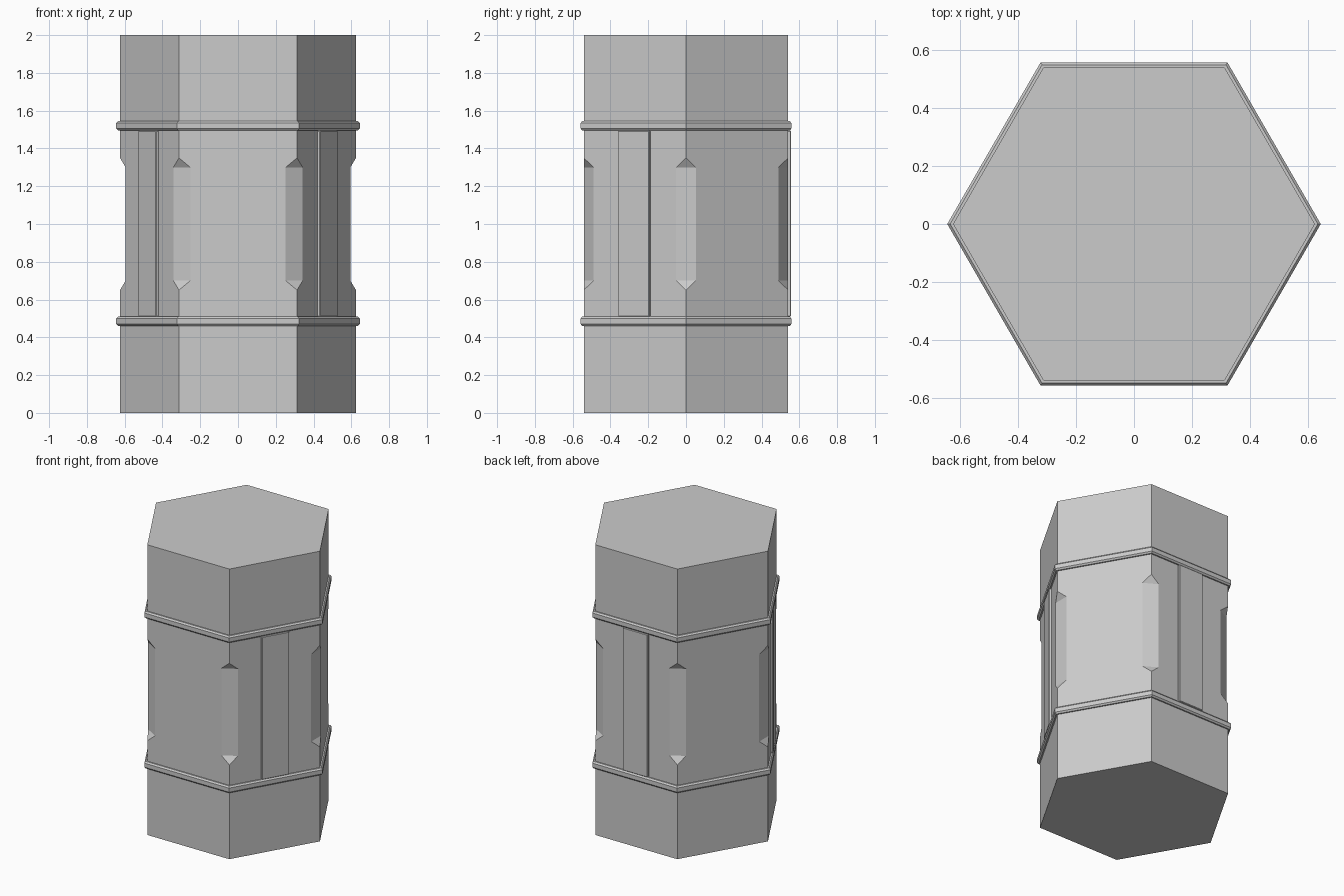
import bpy, bmesh, math
from mathutils import Matrix

if "Cube" in bpy.data.objects:
    bpy.data.objects.remove(bpy.data.objects["Cube"])

R = 0.625                       # hexagon corner radius
APO = R * math.cos(math.pi / 6)  # distance to the flat faces


def finish(bm, name):
    bmesh.ops.recalc_face_normals(bm, faces=bm.faces[:])
    me = bpy.data.meshes.new(name)
    bm.to_mesh(me)
    bm.free()
    ob = bpy.data.objects.new(name, me)
    bpy.context.scene.collection.objects.link(ob)
    return ob


def hex_loft(name, profile, closed):
    """Sweep an (r, z) profile around six corners, capped or closed as a ring."""
    bm = bmesh.new()
    rings = [[bm.verts.new((r * math.cos(i * math.pi / 3), r * math.sin(i * math.pi / 3), z))
              for i in range(6)] for r, z in profile]
    pairs = list(zip(rings, rings[1:])) + ([(rings[-1], rings[0])] if closed else [])
    for a, b in pairs:
        for i in range(6):
            j = (i + 1) % 6
            bm.faces.new((a[i], a[j], b[j], b[i]))
    if not closed:
        bm.faces.new(rings[0])
        bm.faces.new(rings[-1])
    return finish(bm, name)


# Main hexagonal body
body = hex_loft("body", [(R, 0), (R, 2)], False)

# Cutters for the stopped chamfers on the six corners
bm = bmesh.new()
section = [(0.595, 0.70), (0.595, 1.30), (0.655, 1.40), (0.655, 0.60)]
for k in range(6):
    rot = Matrix.Rotation(k * math.pi / 3, 4, 'Z')
    a, b = [[bm.verts.new(rot @ Matrix.Translation((r, y, z)).translation) for r, z in section]
            for y in (-0.15, 0.15)]
    bm.faces.new(a)
    bm.faces.new(b)
    for i in range(4):
        j = (i + 1) % 4
        bm.faces.new((a[i], a[j], b[j], b[i]))
cutter = finish(bm, "corner_cutter")
cutter.hide_render = True
mod = body.modifiers.new("corner_chamfers", 'BOOLEAN')
mod.operation, mod.solver, mod.object = 'DIFFERENCE', 'EXACT', cutter
bpy.context.view_layer.objects.active = body
bpy.ops.object.modifier_apply(modifier=mod.name)
bpy.data.objects.remove(cutter)

# Two raised bands with bevelled edges
for name, zc in (("lower_band", 0.485), ("upper_band", 1.52)):
    h, c, o = 0.024, 0.010, 0.645
    hex_loft(name, [(0.61, zc - h), (o - c, zc - h), (o, zc - h + c),
                    (o, zc + h - c), (o - c, zc + h), (0.61, zc + h)], True)

# Raised vertical strips on three alternate faces
for name, ang in (("back_strip", 90), ("front_left_strip", 210), ("front_right_strip", 330)):
    bm = bmesh.new()
    bmesh.ops.create_cube(bm, size=1)
    bmesh.ops.transform(bm, verts=bm.verts, matrix=Matrix.Rotation(math.radians(ang), 4, 'Z')
                        @ Matrix.Translation((APO - 0.0025, 0, 1.0025))
                        @ Matrix.Diagonal((0.035, 0.19, 0.985, 1)))
    bmesh.ops.bevel(bm, geom=bm.edges[:], offset=0.004, segments=1, affect='EDGES')
    finish(bm, name)
